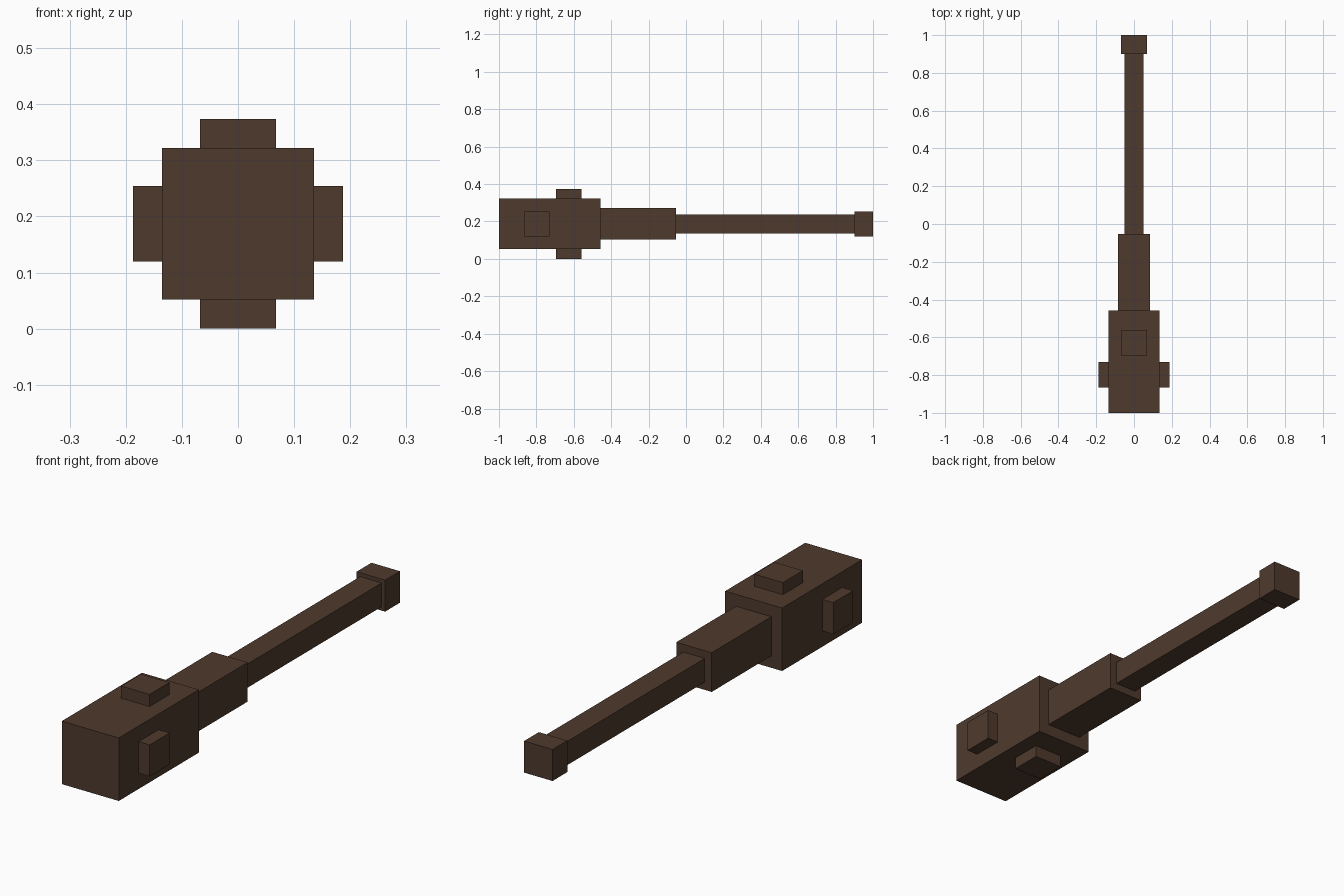
import bpy

if "Cube" in bpy.data.objects:
    bpy.data.objects.remove(bpy.data.objects["Cube"])

CZ = 0.187  # height of the long axis

wood = bpy.data.materials.new("dark_brown_wood")
wood.diffuse_color = (0.076, 0.042, 0.026, 1)
wood.use_nodes = True
wood.node_tree.nodes["Principled BSDF"].inputs["Base Color"].default_value = wood.diffuse_color


def box(name, lo, hi):
    """Axis-aligned box between two corners."""
    bpy.ops.mesh.primitive_cube_add(size=1, location=[(a + b) / 2 for a, b in zip(lo, hi)])
    ob = bpy.context.object
    ob.name = name
    ob.scale = [b - a for a, b in zip(lo, hi)]
    bpy.ops.object.transform_apply(location=False, rotation=False, scale=True)
    ob.data.materials.append(wood)
    return ob


# Square sections along the club: name, half width, start y, end y
for name, r, y0, y1 in [
    ("head", 0.135, -1.0, -0.458),
    ("neck", 0.084, -0.458, -0.054),
    ("handle", 0.051, -0.054, 0.9),
    ("pommel", 0.0675, 0.9, 1.0),
]:
    box(name, (-r, y0, CZ - r), (r, y1, CZ + r))

# Square studs on the head: top and bottom pair, then left and right pair
S, IN, OUT = 0.0675, 0.135, 0.187
box("top_stud", (-S, -0.695, CZ + IN), (S, -0.56, CZ + OUT))
box("bottom_stud", (-S, -0.695, CZ - OUT), (S, -0.56, CZ - IN))
box("right_stud", (IN, -0.865, CZ - S), (OUT, -0.73, CZ + S))
box("left_stud", (-OUT, -0.865, CZ - S), (-IN, -0.73, CZ + S))
